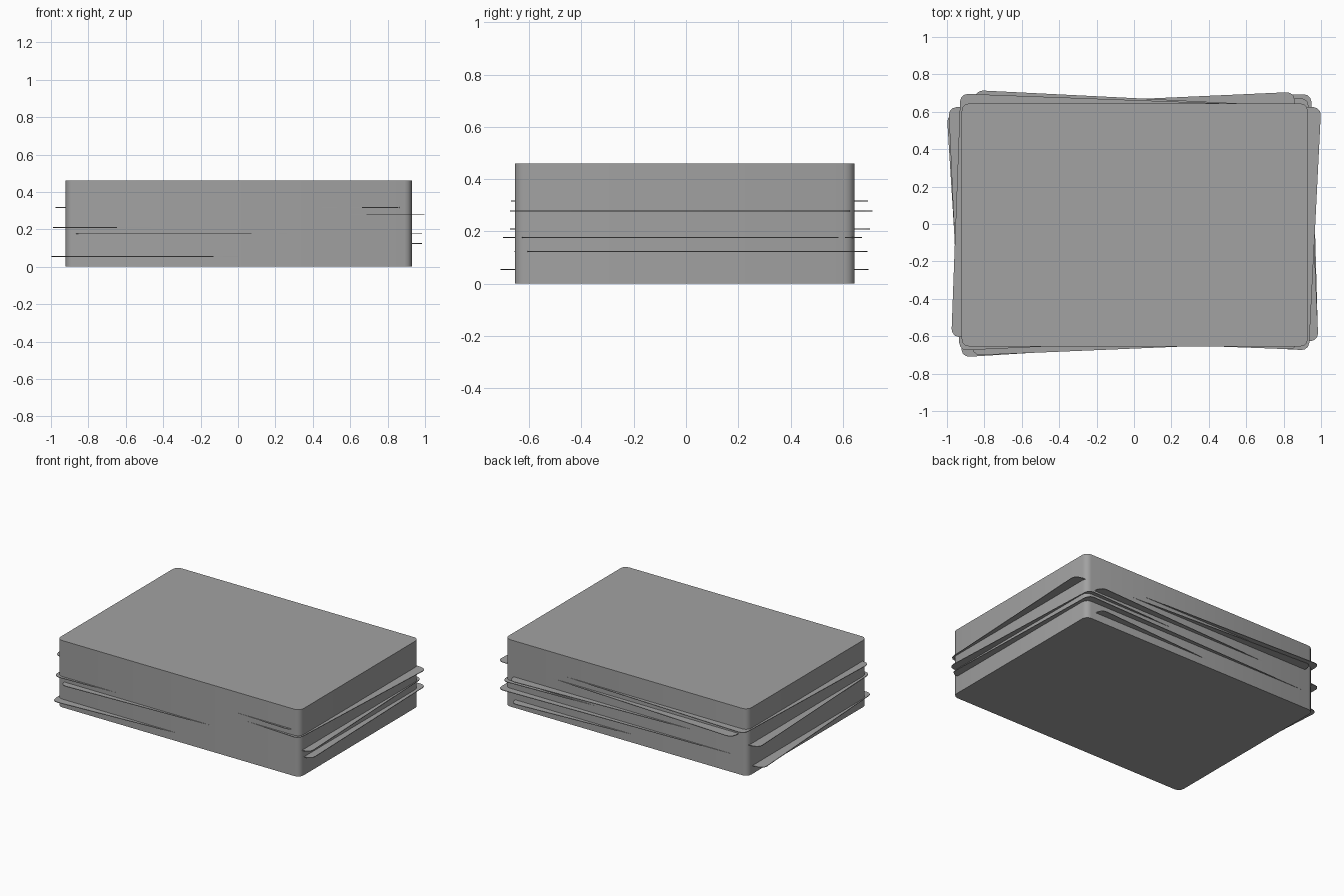
import bpy
import bmesh
from mathutils import Matrix

cube = bpy.data.objects.get("Cube")
if cube:
    bpy.data.objects.remove(cube, do_unlink=True)

WIDTH, DEPTH, HEIGHT = 1.85, 1.30, 0.46
CORNER = 0.04
SHEET_THICKNESS = 0.004

grey = bpy.data.materials.new("paper_grey")
grey.use_nodes = True
colour = (0.36, 0.36, 0.36, 1.0)
grey.diffuse_color = colour
grey.node_tree.nodes["Principled BSDF"].inputs["Base Color"].default_value = colour


def rounded_slab(name, thickness, location, turn=0.0):
    """Rectangular slab with rounded upright corners, resting at location."""
    bm = bmesh.new()
    bmesh.ops.create_cube(bm, size=1.0)
    bmesh.ops.transform(
        bm, verts=bm.verts,
        matrix=Matrix.Translation((0, 0, thickness / 2))
        @ Matrix.Diagonal((WIDTH, DEPTH, thickness, 1)))
    upright = [e for e in bm.edges
               if (e.verts[0].co.xy - e.verts[1].co.xy).length < 0.001]
    bmesh.ops.bevel(bm, geom=upright, offset=CORNER, segments=3,
                    profile=0.5, affect='EDGES')
    mesh = bpy.data.meshes.new(name)
    bm.to_mesh(mesh)
    bm.free()
    mesh.materials.append(grey)
    obj = bpy.data.objects.new(name, mesh)
    bpy.context.collection.objects.link(obj)
    obj.location = location
    obj.rotation_euler.z = turn
    bpy.ops.object.select_all(action='DESELECT')
    obj.select_set(True)
    bpy.context.view_layer.objects.active = obj
    bpy.ops.object.shade_smooth_by_angle(angle=0.8)
    return obj


# Main squared-up stack of paper
rounded_slab("paper_stack", HEIGHT, (0.004, -0.005, 0))

# Loose sheets sticking out: x, y, middle height, turn
loose_sheets = [
    (-0.037, -0.006, 0.055, 0.062),
    (0.041, 0.019, 0.124, 0.028),
    (0.034, -0.014, 0.177, 0.042),
    (-0.038, 0.015, 0.210, 0.045),
    (0.044, 0.020, 0.278, -0.050),
    (-0.028, 0.013, 0.317, -0.037),
]
for number, (x, y, z, turn) in enumerate(loose_sheets, 1):
    rounded_slab(f"loose_sheet_{number}", SHEET_THICKNESS,
                 (x, y, z - SHEET_THICKNESS / 2), turn)
